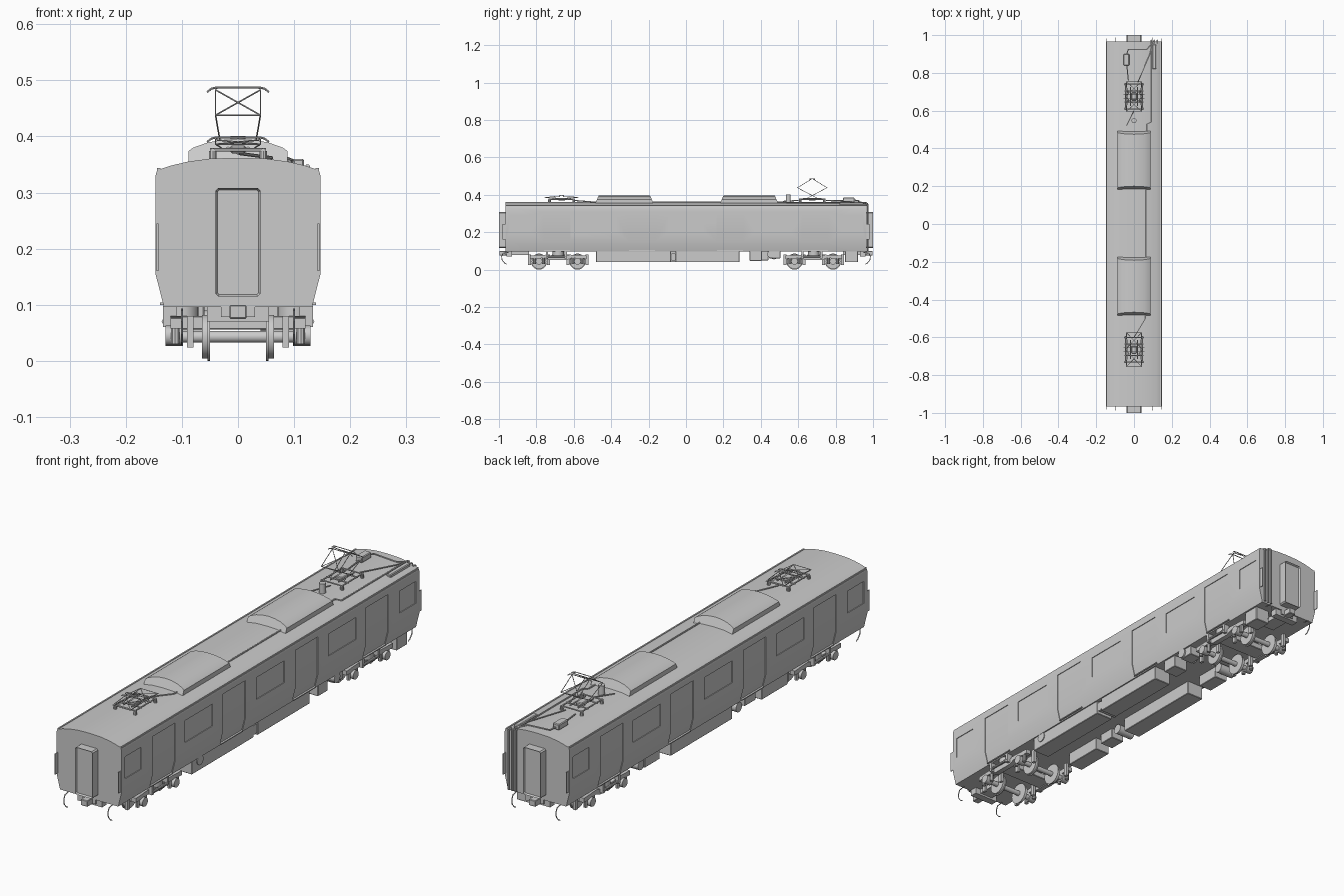
import bpy, bmesh, math
from mathutils import Vector, Matrix

if "Cube" in bpy.data.objects:
    bpy.data.objects.remove(bpy.data.objects["Cube"])


def finish(name, bm):
    bmesh.ops.recalc_face_normals(bm, faces=bm.faces)
    me = bpy.data.meshes.new(name)
    bm.to_mesh(me)
    bm.free()
    ob = bpy.data.objects.new(name, me)
    bpy.context.collection.objects.link(ob)
    return ob


def add_prism(bm, prof, a, b, axis='y', taper=0):
    """Extrude a closed profile (xz for axis y, yz for axis x) from a to b."""
    lo, hi = min(p[1] for p in prof), max(p[1] for p in prof)
    rings = []
    for s, e in ((a, taper), (b, -taper)):
        ring = []
        for u, z in prof:
            d = s + e * (z - lo) / (hi - lo)
            ring.append(bm.verts.new((u, d, z) if axis == 'y' else (d, u, z)))
        rings.append(ring)
    n = len(prof)
    for i in range(n):
        j = (i + 1) % n
        bm.faces.new((rings[0][i], rings[0][j], rings[1][j], rings[1][i]))
    bm.faces.new(rings[0])
    bm.faces.new(rings[1][::-1])


def prism(name, prof, a, b, axis='y', taper=0):
    bm = bmesh.new()
    add_prism(bm, prof, a, b, axis, taper)
    return finish(name, bm)


def boxes(name, items, bevel=0):
    bm = bmesh.new()
    for x0, x1, y0, y1, z0, z1 in items:
        add_prism(bm, [(x0, z0), (x1, z0), (x1, z1), (x0, z1)], y0, y1)
    if bevel:
        bmesh.ops.bevel(bm, geom=bm.edges[:], offset=bevel, segments=1, affect='EDGES')
    return finish(name, bm)


def rods(name, paths, r, sides=8):
    """Round bars along polylines."""
    bm = bmesh.new()
    for path in paths:
        for p, q in zip(path, path[1:]):
            p, q = Vector(p), Vector(q)
            d = q - p
            m = Matrix.Translation((p + q) / 2) @ d.to_track_quat('Z', 'Y').to_matrix().to_4x4()
            bmesh.ops.create_cone(bm, cap_ends=True, segments=sides, radius1=r, radius2=r,
                                  depth=d.length, matrix=m)
    return finish(name, bm)


# Body shell
half = [(.132, .096), (.147, .155), (.147, .33), (.145, .337), (.138, .342),
        (.12, .348), (.09, .355), (.05, .3605), (0, .362)]
outline = half + [(-x, z) for x, z in half[-2::-1]]
body = prism("car_body", outline, -.965, .965)


def roof_z(x):
    x = abs(x)
    for (xa, za), (xb, zb) in zip(half[2:], half[3:]):
        if xb <= x <= xa:
            return zb + (za - zb) * (x - xb) / (xa - xb)


def side_x(z):
    return .147 if z > .155 else .132 + .015 * (z - .096) / .059


# Recessed windows and doors on both sides
openings = [(0, .18, .205, .295)]
for s in (-1, 1):
    openings += [(s * .465, .18, .205, .295), (s * .89, .105, .205, .295),
                 (s * .69, .145, .104, .31), (s * .235, .145, .104, .31)]
bm = bmesh.new()
for s in (-1, 1):
    for y, w, z0, z1 in openings:
        zs = [z0, .155, z1] if z0 < .155 else [z0, z1]
        prof = [(s * (side_x(z) - .003), z) for z in zs] + [(s * .17, z1), (s * .17, z0)]
        add_prism(bm, prof, y - w / 2, y + w / 2)
cutter = finish("opening_cutter", bm)
mod = body.modifiers.new("openings", 'BOOLEAN')
mod.object, mod.operation, mod.solver = cutter, 'DIFFERENCE', 'EXACT'
bpy.context.view_layer.objects.active = body
bpy.ops.object.modifier_apply(modifier=mod.name)
bpy.data.objects.remove(cutter)

# Door leaf seams and sills
boxes("door_sills", [(min(s * .13, s * .139), max(s * .13, s * .139), y - .07, y + .07, .1, .104)
                     for s in (-1, 1) for y in (-.69, -.235, .235, .69)])
# Roof gutters
boxes("roof_gutters", [(s * .141 - .003, s * .141 + .003, -.965, .965, .336, .344) for s in (-1, 1)])

# End details, front and rear
for e, tag in ((-1, "front"), (1, "rear")):
    bm = bmesh.new()
    w, z0, z1, c = .04, .115, .308, .005
    prof = [(-w + c, z0), (w - c, z0), (w, z0 + c), (w, z1 - c), (w - c, z1),
            (-w + c, z1), (-w, z1 - c), (-w, z0 + c)]
    add_prism(bm, prof, e * .96, e * 1.0)
    bmesh.ops.recalc_face_normals(bm, faces=bm.faces)
    face = max(bm.faces, key=lambda f: f.calc_center_median().y * e)
    bmesh.ops.inset_region(bm, faces=[face], thickness=.004, depth=0)
    bmesh.ops.translate(bm, verts=face.verts, vec=(0, -e * .008, 0))
    finish(tag + "_gangway", bm)
    ya, yb = sorted((e * .955, e * .982))
    boxes(tag + "_corner_plates", [(s * .1435 - .0015, s * .1435 + .0015, ya, yb, .16, .245)
                                   for s in (-1, 1)])
    ya, yb = sorted((e * .84, e * .965))
    boxes(tag + "_draft_gear", [(-.03, .03, ya, yb, .078, .098)])
    ya, yb = sorted((e * .955, e * .998))
    boxes(tag + "_coupler", [(-.015, .015, ya, yb, .075, .1)], .002)
    boxes(tag + "_end_beam", [(-.055, .055, min(e * .93, e * .96), max(e * .93, e * .96), .07, .097)])
    rods(tag + "_hoses", [[(s * .1, e * .95, .092), (s * .1, e * .978, .088), (s * .1, e * .986, .07),
                           (s * .1, e * .983, .05), (s * .1, e * .97, .035), (s * .1, e * .96, .03)]
                          for s in (-1, 1)], .002, 6)

# Roof air conditioners with domed tops and sloping ends
top = [(.088, .35), (.088, .374), (.08, .38), (.055, .389), (.028, .394), (0, .396)]
for y0, y1, tag in ((-.487, -.172, "front"), (.18, .495, "rear")):
    prism(tag + "_air_conditioner", top + [(-x, z) for x, z in top[-2::-1]], y0, y1, taper=.02)
# Roof conduits and cables
rods("roof_conduits", [[(.063, -.18, .361), (.063, .19, .361)],
                       [(.07, .48, .36), (.07, .53, .36), (.092, .54, .356), (.092, .968, .356)],
                       [(0, -.6, .37), (.06, -.5, .362), (.06, -.47, .362)],
                       [(.02, .75, .37), (.085, .9, .362), (.1, .968, .356)],
                       [(-.03, .76, .37), (-.038, .84, .37)],
                       [(-.038, .9, .372), (-.03, .925, .368), (.07, .925, .362), (.1, .96, .356)],
                       [(0, .6, .37), (-.04, .52, .365)]], .003, 6)
# Vertical cables at the rear end
rods("rear_downpipes", [[(x, .955, roof_z(x)), (x, .972, roof_z(x) - .003), (x, .972, .1)]
                        for x in (.092, .108, .124)], .004)
boxes("roof_arrester_box", [(-.055, -.025, .84, .9, .362, .386)], .003)
boxes("roof_cable_cover", [(.098, .118, .82, .95, .345, .36)], .003)
rods("roof_antenna_post", [[(0, .547, .36), (0, .547, .401)]], .013, 16)


# Pantographs: base frame, insulators, arms and collector
def pantograph(tag, cy, raised):
    def P(x, y, z):
        return (x, cy + y, z)
    S = (-1, 1)
    rods(tag + "_pantograph_insulators", [[P(a * .045, b * .065, .355), P(a * .045, b * .065, .374)]
                                          for a in S for b in S], .007, 10)
    rods(tag + "_pantograph_base", [[P(a * .045, -.07, .376), P(a * .045, .07, .376)] for a in S]
         + [[P(-.05, y, .376), P(.05, y, .376)] for y in (-.065, -.03, .03, .065)]
         + [[P(a * .018, -.05, .379), P(a * .018, .05, .379)] for a in S], .0032, 6)
    boxes(tag + "_pantograph_cylinder_box", [(-.014, .014, cy - .02, cy + .02, .37, .384)], .003)
    knee, kz, tz = (.079, .438, .483) if raised else (.09, .386, .394)
    paths = []
    for b in S:
        for a in S:
            paths.append([P(a * .03, -b * .03, .38), P(a * .04, b * knee, kz), P(a * .04, b * .006, tz)])
        paths += [[P(-.04, b * knee, kz), P(.04, b * knee, kz)],
                  [P(-.04, b * knee, kz), P(.04, b * .006, tz)],
                  [P(.04, b * knee, kz), P(-.04, b * .006, tz)]]
    rods(tag + "_pantograph_arms", paths, .0014, 6)
    rods(tag + "_pantograph_collector",
         [[P(-.055, y, tz - .004), P(-.048, y, tz + .002), P(-.04, y, tz + .004), P(.04, y, tz + .004),
           P(.048, y, tz + .002), P(.055, y, tz - .004)] for y in (-.012, .012)]
         + [[P(a * .038, -.012, tz + .003), P(a * .038, .012, tz + .003)] for a in S], .0018, 6)


pantograph("front", -.665, False)
pantograph("rear", .675, True)

# Underfloor equipment
boxes("underfloor_cases", [(.05, .127, -.48, -.08, .04, .1), (.05, .127, -.055, .285, .04, .1),
                           (.06, .125, .34, .405, .047, .1), (.07, .125, .445, .505, .06, .1),
                           (.06, .125, .85, .92, .04, .1), (-.127, -.05, -.12, .28, .04, .1),
                           (-.127, -.06, -.48, -.31, .045, .1), (-.12, -.06, -.28, -.21, .055, .1),
                           (-.12, -.06, .34, .44, .05, .1)], .002)
rods("air_tanks", [[(.04, -.068, .068), (.125, -.068, .068)], [(-.125, -.165, .07), (-.05, -.165, .07)],
                   [(.06, .455, .082), (.132, .455, .082)], [(.06, -.43, .082), (.131, -.43, .082)],
                   [(-.125, .47, .075), (-.05, .47, .075)]], .02, 16)

# Bogies
frame = [(-.15, .058), (-.15, .076), (-.06, .08), (-.045, .074), (.045, .074), (.06, .08),
         (.15, .076), (.15, .058), (.07, .062), (.045, .052), (-.045, .052), (-.07, .062)]
for cy, tag in ((-.683, "front"), (.683, "rear")):
    axles = (cy - .103, cy + .103)
    bm = bmesh.new()
    for s in (-1, 1):
        add_prism(bm, [(cy + y, z) for y, z in frame], s * .098, s * .12, 'x')
    finish(tag + "_bogie_side_frames", bm)
    boxes(tag + "_bogie_transom", [(-.1, .1, cy - .035, cy + .035, .056, .08),
                                   (-.03, .03, cy - .03, cy + .03, .08, .098)], .002)
    rods(tag + "_bogie_air_springs", [[(s * .1, cy, .072), (s * .1, cy, .098)] for s in (-1, 1)], .03, 20)
    rods(tag + "_axles", [[(-.12, y, .043), (.12, y, .043)] for y in axles], .0105, 16)
    rods(tag + "_axle_boxes", [[(s * .098, y, .045), (s * .129, y, .045)]
                               for s in (-1, 1) for y in axles], .018, 14)
    rods(tag + "_wheel_flanges", [[(s * .05, y, .043), (s * .054, y, .043)]
                                  for s in (-1, 1) for y in axles], .043, 32)
    rods(tag + "_wheel_treads", [[(s * .053, y, .043), (s * .064, y, .043)]
                                 for s in (-1, 1) for y in axles], .039, 32)
    rods(tag + "_axle_springs", [[(s * .112, y + d, .03), (s * .112, y + d, .066)]
                                 for s in (-1, 1) for y in axles for d in (-.024, .024)], .008, 10)
    boxes(tag + "_brake_units", [(s * .085 - .006, s * .085 + .006, y - .008, y + .008, .024, .08)
                                 for s in (-1, 1) for y in (cy - .052, cy + .052, cy - .155, cy + .155)])
    rods(tag + "_yaw_dampers", [[(s * .131, cy - .06, .07), (s * .131, cy + .04, .07)]
                                for s in (-1, 1)], .005)
    boxes(tag + "_damper_brackets", [(s * .122 - .012, s * .122 + .012, cy + d - .006, cy + d + .006, .06, .098)
                                     for s in (-1, 1) for d in (-.06, .04)])

# Smooth shading with sharp edges kept
bpy.ops.object.select_all(action='SELECT')
bpy.ops.object.shade_smooth_by_angle(angle=math.radians(32))
